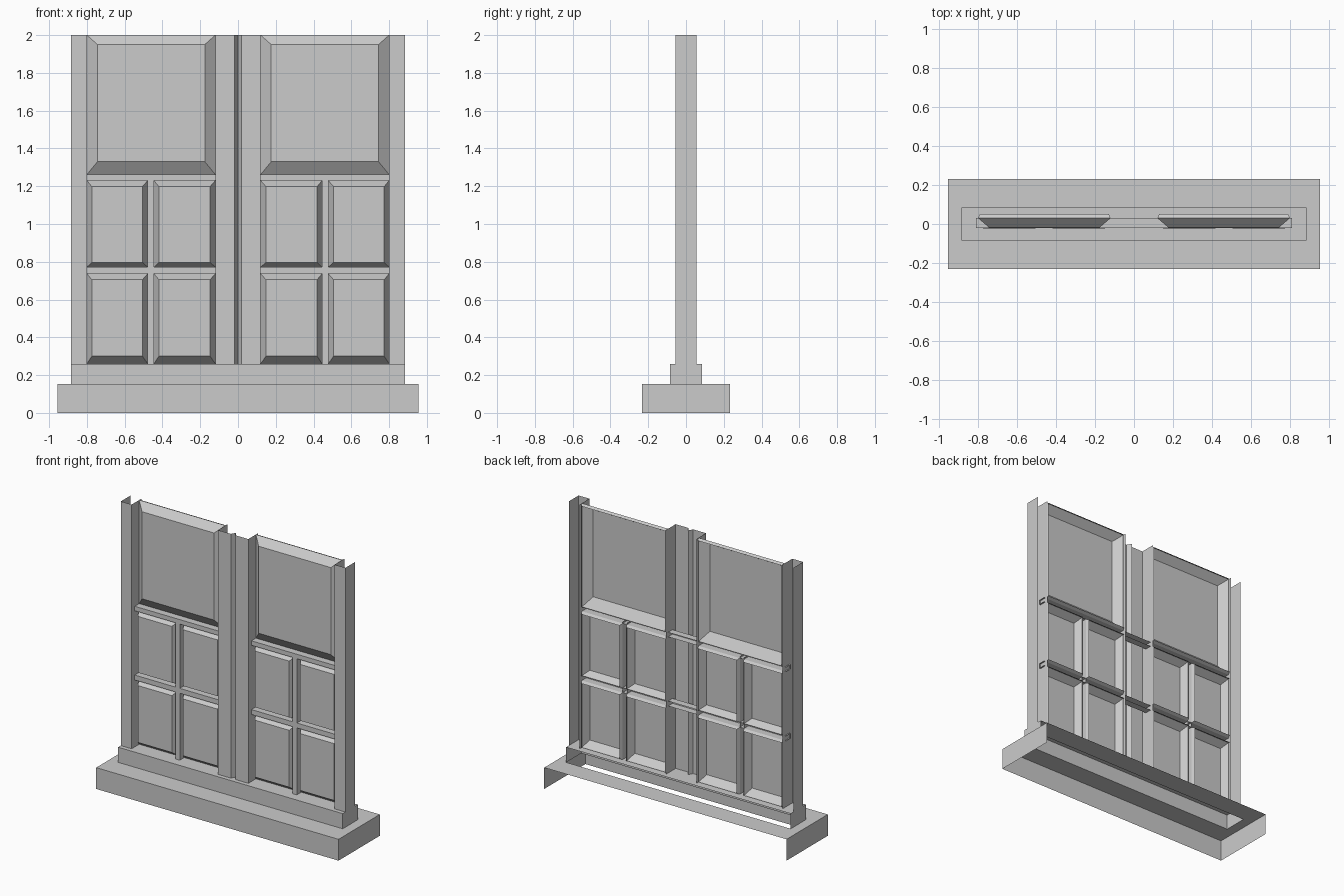
import bpy, bmesh
from mathutils import Vector

if "Cube" in bpy.data.objects:
    bpy.data.objects.remove(bpy.data.objects["Cube"])


def finish(name, bm, mirror=False):
    mesh = bpy.data.meshes.new(name)
    bm.to_mesh(mesh)
    bm.free()
    ob = bpy.data.objects.new(name, mesh)
    bpy.context.collection.objects.link(ob)
    if mirror:
        ob.modifiers.new("mirror", 'MIRROR').use_mirror_merge = False
    return ob


def strip(name, profile, vec, mirror=False):
    """Sweep an open profile along a vector to make a folded sheet."""
    bm = bmesh.new()
    a = [bm.verts.new(p) for p in profile]
    b = [bm.verts.new(Vector(p) + Vector(vec)) for p in profile]
    for i in range(len(a) - 1):
        bm.faces.new((a[i], a[i + 1], b[i + 1], b[i]))
    return finish(name, bm, mirror)


def open_box(name, hx, hy, z0, z1, hole=None):
    """Front, two ends and a top; back and bottom open."""
    bm = bmesh.new()

    def ring(x, y, z):
        return [bm.verts.new(p) for p in ((x, y, z), (x, -y, z), (-x, -y, z), (-x, y, z))]
    lo, hi = ring(hx, hy, z0), ring(hx, hy, z1)
    for i in range(3):
        bm.faces.new((lo[i + 1], lo[i], hi[i], hi[i + 1]))
    if hole:
        inner = ring(*hole, z1)
        for i in range(4):
            j = (i + 1) % 4
            bm.faces.new((hi[j], hi[i], inner[i], inner[j]))
    else:
        bm.faces.new(hi[::-1])
    return finish(name, bm)


def raised_panel(name, x0, x1, z0, z1, left, right, bottom, top, face_y):
    """Raised field with sloped borders and a small lip behind."""
    bm = bmesh.new()

    def ring(l, r, b, t, y):
        return [bm.verts.new(p) for p in ((x0 + l, y, z0 + b), (x1 - r, y, z0 + b),
                                          (x1 - r, y, z1 - t), (x0 + l, y, z1 - t))]
    rings = [ring(.01, .01, .01, .01, .052), ring(0, 0, 0, 0, .03),
             ring(left, right, bottom, top, face_y)]
    for a, b in zip(rings, rings[1:]):
        for i in range(4):
            j = (i + 1) % 4
            bm.faces.new((a[i], a[j], b[j], b[i]))
    bm.faces.new(rings[-1])
    return finish(name, bm, True)


# stepped base
open_box("base", .955, .232, 0, .152, hole=(.885, .085))
open_box("plinth", .885, .085, .152, .26)

# outer posts, open at the back
F, B = -.055, .055
strip("outer_post", [(x, y, .26) for x, y in ((.885, B), (.885, F), (.80, F), (.80, B))],
      (0, 0, 1.74), True)

# middle post with a narrow groove
strip("middle_post", [(x, y, .26) for x, y in
      ((.12, B), (.12, F), (.018, F), (0, -.02), (-.018, F), (-.12, F), (-.12, B))],
      (0, 0, 1.74))

# rails running behind the posts
for z0, z1 in ((1.23, 1.262), (.737, .772)):
    strip("rail", [(-.81, y, z) for y, z in ((.03, z0), (-.02, z0), (-.02, z1), (.03, z1))],
          (1.62, 0, 0))

# upright bars between the small panels
strip("mullion", [(x, y, .26) for x, y in ((.478, .03), (.478, -.02), (.445, -.02), (.445, .03))],
      (0, 0, .98), True)

# panels
raised_panel("large_panel", -.80, -.12, 1.262, 2, .056, .056, .068, .05, -.018)
for x0, x1 in ((-.80, -.478), (-.445, -.12)):
    for z0, z1 in ((.26, .737), (.772, 1.23)):
        bottom = .04 if z0 < .5 else .025
        raised_panel("small_panel", x0, x1, z0, z1, .026, .028, bottom, .032, -.022)
